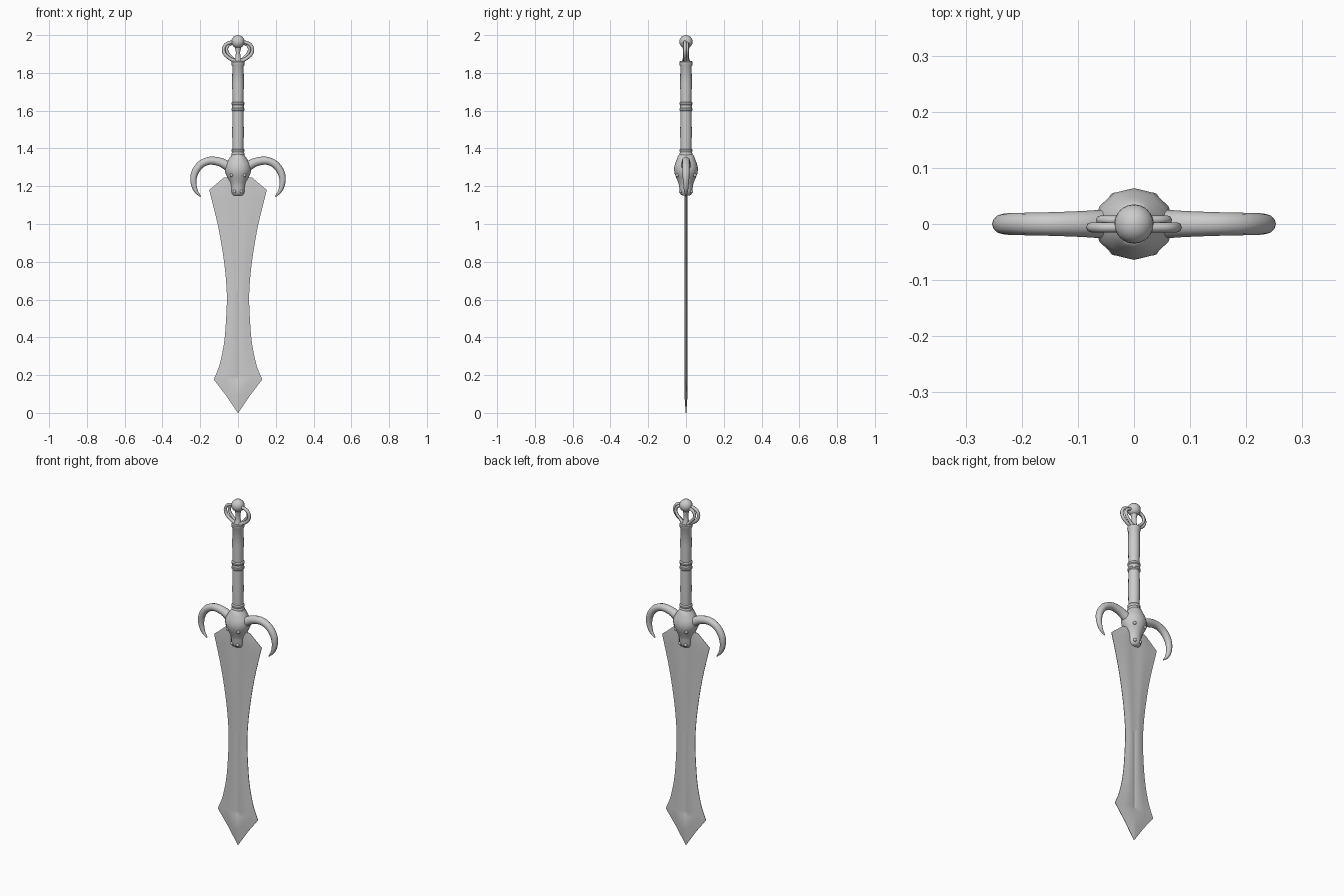
import bpy, bmesh, math
from mathutils import Vector


def finish(bm, name, angle=35):
    bmesh.ops.recalc_face_normals(bm, faces=bm.faces)
    me = bpy.data.meshes.new(name)
    bm.to_mesh(me)
    bm.free()
    ob = bpy.data.objects.new(name, me)
    bpy.context.collection.objects.link(ob)
    bpy.ops.object.select_all(action='DESELECT')
    ob.select_set(True)
    bpy.context.view_layer.objects.active = ob
    bpy.ops.object.shade_smooth_by_angle(angle=math.radians(angle))
    return ob


def loft(name, rings, angle=35):
    """Skin closed rings of points, capping both ends."""
    bm = bmesh.new()
    vs = [[bm.verts.new(p) for p in r] for r in rings]
    n = len(rings[0])
    for a, b in zip(vs, vs[1:]):
        for i in range(n):
            j = (i + 1) % n
            bm.faces.new((a[i], a[j], b[j], b[i]))
    bm.faces.new(vs[0])
    bm.faces.new(vs[-1])
    return finish(bm, name, angle)


def turned(name, profile, n, angle=35):
    """Stack of ellipses: (z, radius x, radius y)."""
    ts = [2 * math.pi * i / n for i in range(n)]
    return loft(name, [[(rx * math.sin(t), ry * math.cos(t), z) for t in ts]
                       for z, rx, ry in profile], angle)


def smooth_path(pts, steps=4):
    """Catmull-Rom interpolation through tuples."""
    p = [Vector(q) for q in pts]
    p = [2 * p[0] - p[1]] + p + [2 * p[-1] - p[-2]]
    out = []
    for i in range(1, len(p) - 2):
        a, b, c, d = p[i - 1:i + 3]
        for k in range(steps):
            t = k / steps
            out.append(0.5 * (2 * b + (c - a) * t + (2 * a - 5 * b + 4 * c - d) * t * t
                              + (3 * b - a - 3 * c + d) * t ** 3))
    return out + [p[-2]]


def bar(name, pts, side, y=0.0, n=12):
    """Tapered round bar in the xz plane: points are (x, z, radius)."""
    path = smooth_path(pts)
    rings = []
    for i, (x, z, r) in enumerate(path):
        a, b = path[max(i - 1, 0)], path[min(i + 1, len(path) - 1)]
        d = Vector((b.x - a.x, b.y - a.y)).normalized()
        ring = []
        for k in range(n):
            t = 2 * math.pi * k / n
            c = r * math.cos(t)
            ring.append((side * (x - d.y * c), y + r * math.sin(t), z + d.x * c))
        rings.append(ring)
    return loft(name, rings, 50)


def ball(name, loc, r, n=16):
    bm = bmesh.new()
    bmesh.ops.create_uvsphere(bm, u_segments=n, v_segments=n // 2 + 2, radius=r)
    bmesh.ops.translate(bm, verts=bm.verts, vec=loc)
    return finish(bm, name, 60)


# blade: waisted outline (z, half width, half width of the central fuller)
outline = ([(0.0, 0.001, 0.0002), (0.09, 0.062, 0.006), (0.175, 0.127, 0.016)]
           + [tuple(v) for v in smooth_path([
               (0.18, 0.127, 0.018), (0.25, 0.099, 0.018), (0.35, 0.077, 0.018),
               (0.45, 0.066, 0.018), (0.6, 0.059, 0.018), (0.72, 0.065, 0.019),
               (0.85, 0.081, 0.021), (1.0, 0.108, 0.024), (1.18, 0.152, 0.03)])]
           + [(1.21, 0.117, 0.03), (1.245, 0.076, 0.03)])
rings = []
for z, w, f in outline:
    t = 0.009 * min(1, 0.15 + z / 0.12)
    groove = t * (0.45 if z > 0.18 else 1.0)
    half = [(-w, 0.0012), (-(w + f) / 2, t * 0.6), (-f, t), (0, groove),
            (f, t), ((w + f) / 2, t * 0.6), (w, 0.0012)]
    rings.append([(x, -y, z) for x, y in half] + [(x, y, z) for x, y in half[::-1]])
loft("blade", rings, 30)

# ram head guard: round skull narrowing to a muzzle
turned("ram_head", [(1.15, 0.022, 0.018), (1.157, 0.033, 0.029), (1.175, 0.038, 0.035),
                    (1.20, 0.038, 0.036), (1.22, 0.042, 0.041), (1.245, 0.056, 0.052),
                    (1.27, 0.067, 0.061), (1.295, 0.071, 0.064), (1.32, 0.064, 0.058),
                    (1.345, 0.048, 0.048), (1.362, 0.036, 0.042), (1.37, 0.03, 0.034)], 12, 50)
for s in (-1, 1):
    for f in (-1, 1):
        ball("eye", (s * 0.035, f * 0.047, 1.258), 0.009, 10)
        ball("nostril", (s * 0.018, f * 0.029, 1.172), 0.009, 10)

# curling horns
for s in (-1, 1):
    bar("horn", [(0.05, 1.305, 0.026), (0.095, 1.328, 0.023), (0.15, 1.335, 0.021),
                 (0.197, 1.315, 0.02), (0.228, 1.273, 0.019), (0.236, 1.225, 0.016),
                 (0.224, 1.178, 0.011), (0.198, 1.145, 0.003)], s)

# grip with collars
turned("grip", [(z, r, r) for z, r in [(1.355, 0.03), (1.365, 0.034), (1.375, 0.034),
       (1.38, 0.031), (1.385, 0.034), (1.392, 0.034), (1.398, 0.029), (1.48, 0.031),
       (1.597, 0.029), (1.602, 0.034), (1.61, 0.034), (1.614, 0.031), (1.629, 0.031),
       (1.633, 0.034), (1.641, 0.034), (1.646, 0.029), (1.74, 0.031), (1.835, 0.03),
       (1.842, 0.034), (1.858, 0.035), (1.862, 0.03)]], 16)

# pommel: knob on a neck, with a pair of open loops on each side
ball("pommel_knob", (0, 0, 1.965), 0.035, 20)
turned("pommel_neck", [(1.855, 0.024, 0.024), (1.88, 0.014, 0.016), (1.91, 0.011, 0.014),
                       (1.945, 0.02, 0.02)], 12)
for s in (-1, 1):
    bar("outer_loop", [(0.012, 1.86, 0.01), (0.042, 1.875, 0.009), (0.069, 1.898, 0.009),
                       (0.076, 1.928, 0.009), (0.06, 1.954, 0.009),
                       (0.02, 1.966, 0.009)], s, -0.006, 8)
    bar("inner_loop", [(0.012, 1.86, 0.01), (0.034, 1.882, 0.008), (0.054, 1.905, 0.008),
                       (0.06, 1.928, 0.008), (0.048, 1.948, 0.008),
                       (0.02, 1.96, 0.008)], s, 0.007, 8)
